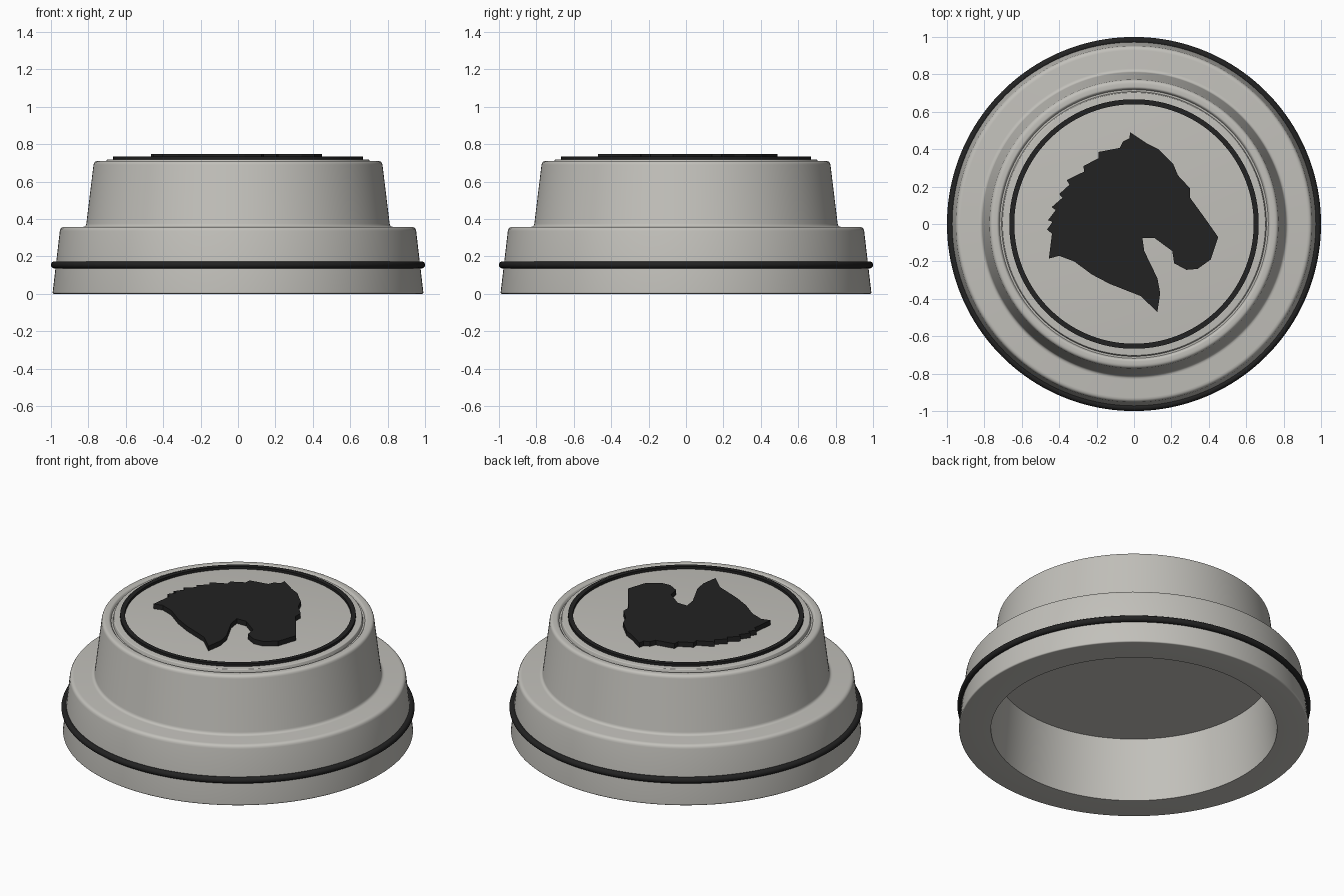
import bpy
import bmesh
from math import tau, radians
from mathutils import Vector

SEGMENTS = 160

cube = bpy.data.objects.get("Cube")
if cube:
    bpy.data.objects.remove(cube, do_unlink=True)


def make_material(name, rgb, roughness):
    mat = bpy.data.materials.new(name)
    mat.use_nodes = True
    color = (*rgb, 1)
    mat.diffuse_color = color
    shader = next(n for n in mat.node_tree.nodes if n.type == "BSDF_PRINCIPLED")
    shader.inputs["Base Color"].default_value = color
    shader.inputs["Roughness"].default_value = roughness
    return mat


def finish(name, bm, mat, smooth=True):
    """Turn a bmesh into a named, shaded object."""
    bmesh.ops.recalc_face_normals(bm, faces=bm.faces)
    mesh = bpy.data.meshes.new(name)
    bm.to_mesh(mesh)
    bm.free()
    mesh.materials.append(mat)
    obj = bpy.data.objects.new(name, mesh)
    bpy.context.collection.objects.link(obj)
    if smooth:
        bpy.ops.object.select_all(action="DESELECT")
        obj.select_set(True)
        bpy.context.view_layer.objects.active = obj
        bpy.ops.object.shade_smooth_by_angle(angle=radians(35))
    return obj


def lathe(name, profile, mat, closed=False):
    """Spin a (radius, height) profile about the z axis."""
    bm = bmesh.new()
    verts = [bm.verts.new((r, 0, z)) for r, z in profile]
    pairs = list(zip(verts, verts[1:]))
    if closed:
        pairs.append((verts[-1], verts[0]))
    edges = [bm.edges.new(pair) for pair in pairs]
    bmesh.ops.spin(bm, geom=verts + edges, cent=(0, 0, 0), axis=(0, 0, 1),
                   angle=tau, steps=SEGMENTS, use_merge=False)
    bmesh.ops.remove_doubles(bm, verts=bm.verts, dist=0.0001)
    return finish(name, bm, mat)


def rounded(corner, before, after, radius, steps=4):
    """Points of a soft corner between two neighbouring profile points."""
    c = Vector(corner)
    a = c + (Vector(before) - c).normalized() * radius
    b = c + (Vector(after) - c).normalized() * radius
    points = []
    for i in range(steps + 1):
        t = i / steps
        points.append(tuple(a * (1 - t) ** 2 + c * 2 * t * (1 - t) + b * t * t))
    return points


def soft_profile(points):
    """Expand (radius, height, softness) points into a full profile."""
    result = []
    for i, (r, z, soft) in enumerate(points):
        if soft:
            result += rounded((r, z), points[i - 1][:2], points[i + 1][:2], soft)
        else:
            result.append((r, z))
    return result


warm_grey = make_material("warm grey", (0.54, 0.53, 0.495), 0.5)
black = make_material("soft black", (0.016, 0.016, 0.016), 0.6)

# Stepped cap with a hollow underside and a raised centre disc
lathe("cap_body", soft_profile([
    (0, 0.385, 0), (0.78, 0.385, 0), (0.81, 0, 0),
    (0.992, 0, 0.01), (0.95, 0.358, 0.022),
    (0.813, 0.358, 0.018), (0.77, 0.71, 0.02),
    (0.727, 0.71, 0.008), (0.718, 0.695, 0), (0.708, 0.695, 0),
    (0.703, 0.718, 0.005), (0, 0.718, 0),
]), warm_grey)

# Rubber ring around the skirt
bm = bmesh.new()
bmesh.ops.create_circle(bm, segments=16, radius=0.019)
seal_profile = [(v.co.x + 0.981, v.co.y + 0.155) for v in bm.verts]
bm.free()
lathe("seal_ring", seal_profile, black, closed=True)

# Thin raised border on the disc
lathe("border_ring", [(0.64, 0.71), (0.667, 0.71), (0.667, 0.734), (0.64, 0.734)],
      black, closed=True)

# Horse head relief: face, jaw and neck, then the ragged mane
head = [
    (-.02, .49), (.07, .43), (.13, .4), (.21, .32), (.235, .26), (.3, .19),
    (.3, .14), (.38, .03), (.45, -.07), (.41, -.19), (.34, -.24), (.28, -.245),
    (.215, -.21), (.205, -.145), (.11, -.075), (.045, -.075), (.055, -.145),
    (.125, -.29), (.14, -.37), (.125, -.47), (.035, -.385), (-.13, -.32),
    (-.225, -.27), (-.32, -.2), (-.4, -.17), (-.455, -.185),
]
mane_tips = [
    (-.465, -.03), (-.46, .02), (-.44, .09), (-.4, .16), (-.36, .235),
    (-.27, .31), (-.19, .385), (-.06, .44),
]
outline = list(head)
previous = Vector(head[-1])
for tip in mane_tips + [head[0]]:
    # each lock starts from a notch just inside its tip
    tip = Vector(tip)
    notch = previous.lerp(tip, 0.85) - tip.normalized() * 0.025
    outline.append(tuple(notch))
    if tip != Vector(head[0]):
        outline.append(tuple(tip))
    previous = tip

bm = bmesh.new()
base = bm.faces.new([bm.verts.new((x, y, 0.71)) for x, y in outline])
raised = bmesh.ops.extrude_face_region(bm, geom=[base])
top_verts = [g for g in raised["geom"] if isinstance(g, bmesh.types.BMVert)]
bmesh.ops.translate(bm, verts=top_verts, vec=(0, 0, 0.038))
bmesh.ops.triangulate(bm, faces=[f for f in bm.faces if len(f.verts) > 4])
finish("horse_relief", bm, black, smooth=False)
